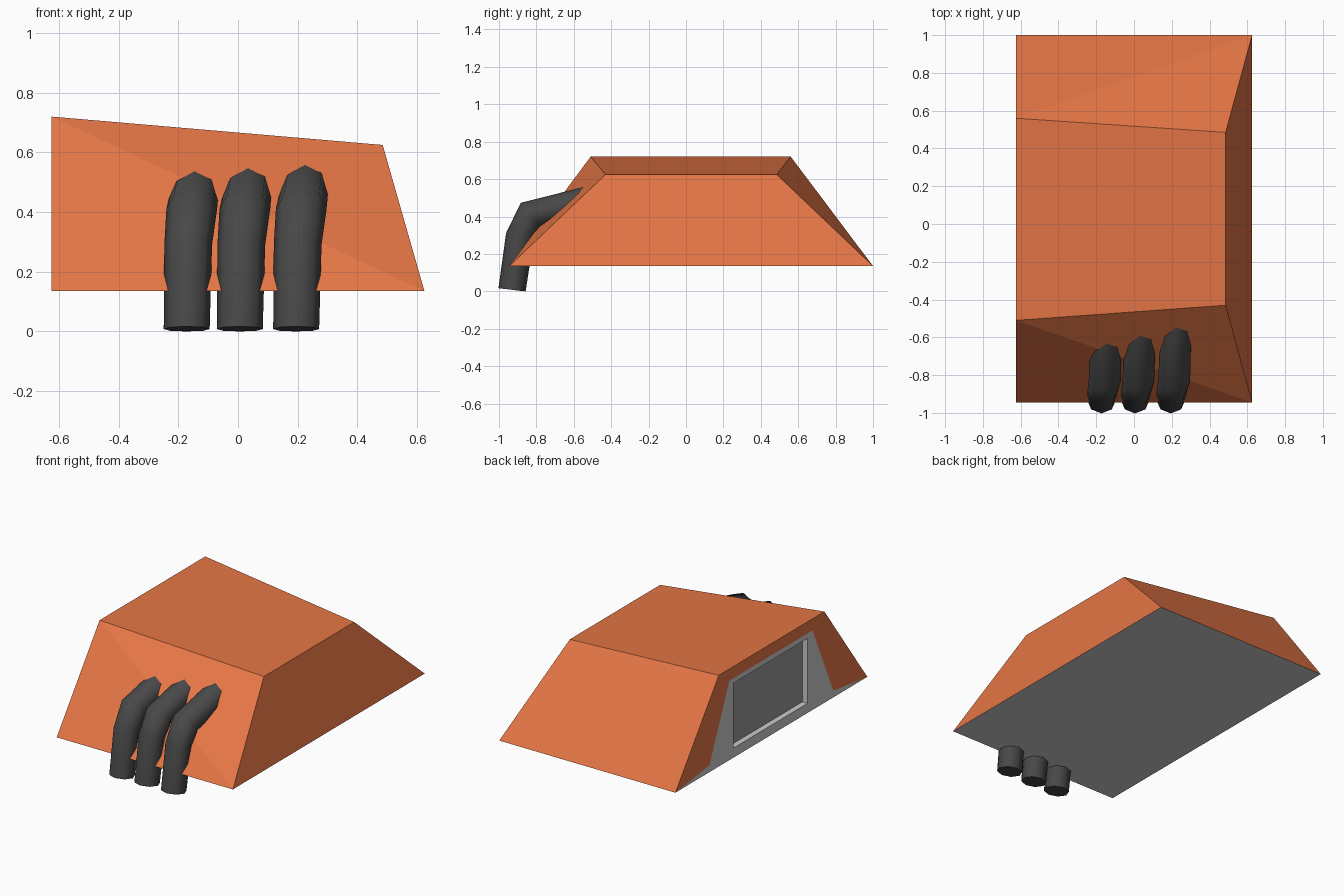
import bpy, bmesh, math
from mathutils import Vector

if "Cube" in bpy.data.objects:
    bpy.data.objects.remove(bpy.data.objects["Cube"])


def material(name, color):
    m = bpy.data.materials.new(name)
    m.diffuse_color = (*color, 1)
    m.use_nodes = True
    m.node_tree.nodes["Principled BSDF"].inputs["Base Color"].default_value = m.diffuse_color
    return m


orange = material("orange", (0.78, 0.18, 0.06))
grey = material("grey", (0.55, 0.55, 0.55))
dark_grey = material("dark_grey", (0.32, 0.32, 0.32))
charcoal = material("charcoal", (0.065, 0.065, 0.065))


def finish(bm, name, mats):
    bmesh.ops.recalc_face_normals(bm, faces=bm.faces)
    mesh = bpy.data.meshes.new(name)
    bm.to_mesh(mesh)
    bm.free()
    ob = bpy.data.objects.new(name, mesh)
    bpy.context.collection.objects.link(ob)
    for m in mats:
        mesh.materials.append(m)
    return ob


# Wedge-shaped housing with a framed, recessed window on its left side
bm = bmesh.new()
LEFT = -0.625


def loop(x, pts):
    return [bm.verts.new((x, y, z)) for y, z in pts]


def face(verts, mat=0):
    bm.faces.new(verts).material_index = mat


def bridge(a, b, mats):
    for i, m in enumerate(mats):
        j = (i + 1) % 4
        face((a[i], a[j], b[j], b[i]), m)


# loops run: front bottom, front top, back top, back bottom
outer = loop(LEFT, [(-0.945, 0.135), (-0.51, 0.72), (0.56, 0.72), (1.0, 0.135)])
inset = loop(LEFT, [(-0.60, 0.178), (-0.39, 0.645), (0.453, 0.645), (0.655, 0.178)])
window = [(-0.337, 0.197), (-0.337, 0.613), (0.412, 0.613), (0.412, 0.197)]
rim = loop(LEFT, window)
recess = loop(LEFT + 0.036, window)
bridge(outer, inset, (0, 0, 0, 1))
bridge(inset, rim, (1, 1, 1, 1))
bridge(rim, recess, (1, 1, 1, 1))
face(recess, 2)

# right end, twisted front and back panels split convexly, roof and floor
right = [bm.verts.new(p) for p in ((0.625, -0.945, 0.135), (0.485, -0.43, 0.625),
                                   (0.485, 0.485, 0.625), (0.625, 1.0, 0.135))]
face(right)
for lo, hi in ((0, 1), (3, 2)):
    face((outer[lo], right[lo], outer[hi]))
    face((right[lo], right[hi], outer[hi]))
face((outer[1], right[1], right[2], outer[2]))
face((outer[0], outer[3], right[3], right[0]), 1)
finish(bm, "housing", (orange, grey, dark_grey))

# Bent octagonal exhaust pipes: x drift, centre y, centre z, radius, ring tilt in degrees
RINGS = [(0.0, -0.930, 0.008, 0.077, 7), (0.005, -0.889, 0.290, 0.080, 16),
         (0.017, -0.832, 0.411, 0.085, 50), (0.035, -0.380, 0.525, 0.077, 75)]
SIDES = 8


def pipe(name, x0):
    global bm
    bm = bmesh.new()
    rings = []
    for dx, y, z, r, tilt in RINGS:
        t = math.radians(tilt)
        across = Vector((0, math.cos(t), -math.sin(t)))
        ring = []
        for k in range(SIDES):
            a = math.tau * k / SIDES
            p = Vector((x0 + dx + r * math.cos(a), y, z)) + across * (r * 0.95 * math.sin(a))
            p.z = max(p.z, 0)
            ring.append(bm.verts.new(p))
        rings.append(ring)
    for a, b in zip(rings, rings[1:]):
        for k in range(SIDES):
            j = (k + 1) % SIDES
            face((a[k], a[j], b[j], b[k]))
    face(rings[0])
    face(rings[-1])
    ob = finish(bm, name, [charcoal])
    bpy.ops.object.select_all(action='DESELECT')
    ob.select_set(True)
    bpy.context.view_layer.objects.active = ob
    bpy.ops.object.shade_smooth_by_angle(angle=math.radians(60))


for n, x0 in enumerate((-0.172, 0.006, 0.195), 1):
    pipe(f"exhaust_pipe_{n}", x0)
